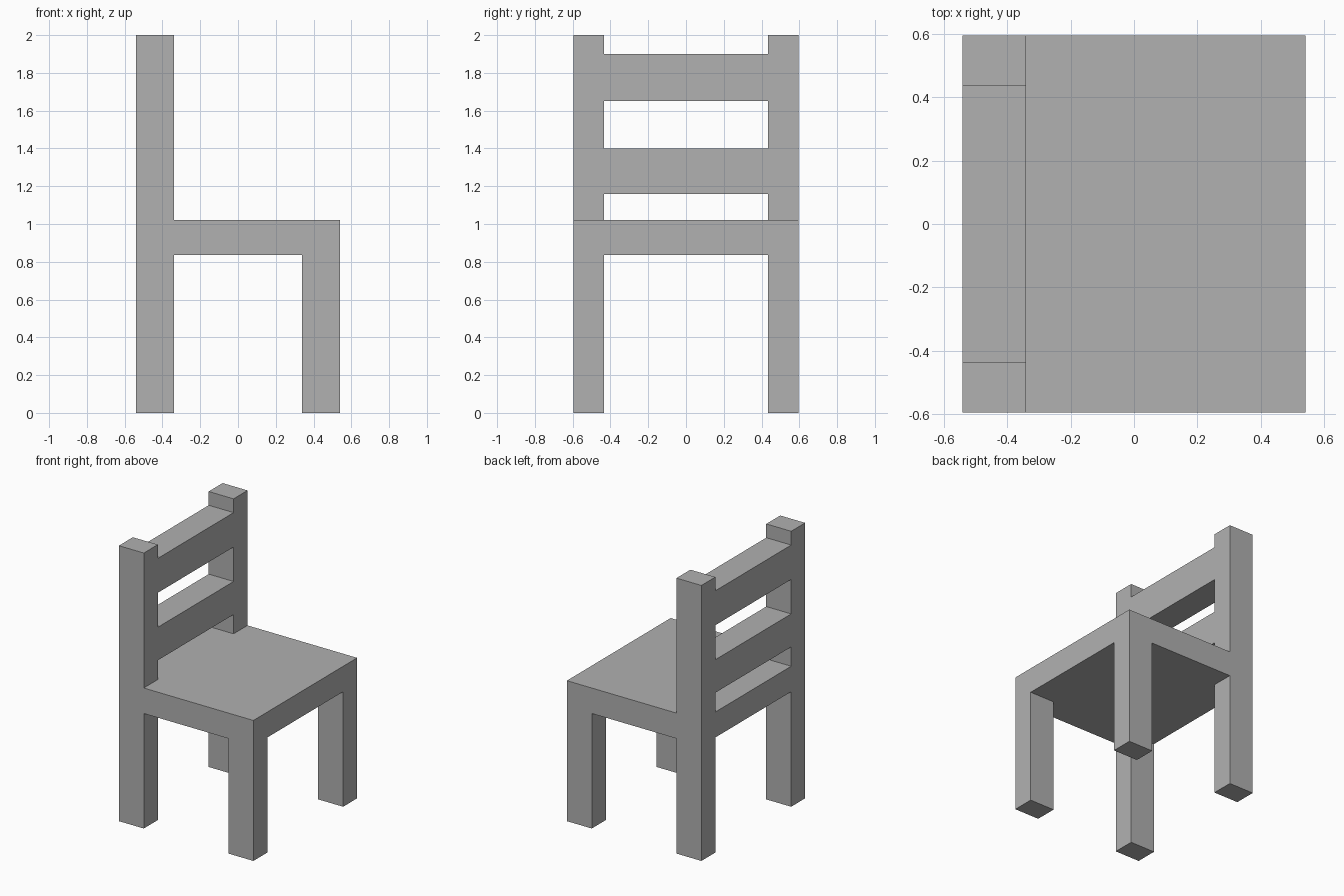
import bpy
import bmesh
from mathutils import Vector

if "Cube" in bpy.data.objects:
    bpy.data.objects.remove(bpy.data.objects["Cube"])

# Main dimensions
BACK, POST_FRONT = -0.54, -0.34
LEG_BACK, FRONT = 0.34, 0.54
INNER, OUTER = 0.435, 0.595
SEAT_BOTTOM, SEAT_TOP, HEIGHT = 0.835, 1.02, 2.0

# Darker grey shared by all parts
grey = bpy.data.materials.new("dark_grey")
grey.diffuse_color = (0.44, 0.44, 0.44, 1)
grey.use_nodes = True
grey.node_tree.nodes["Principled BSDF"].inputs["Base Color"].default_value = grey.diffuse_color


def box(name, x, y, z):
    """Box spanning the (min, max) pairs x, y and z."""
    lo, hi = (Vector(v) for v in zip(x, y, z))
    bm = bmesh.new()
    bmesh.ops.create_cube(bm, size=1)
    bmesh.ops.scale(bm, vec=hi - lo, verts=bm.verts)
    mesh = bpy.data.meshes.new(name)
    bm.to_mesh(mesh)
    bm.free()
    mesh.materials.append(grey)
    obj = bpy.data.objects.new(name, mesh)
    obj.location = (lo + hi) / 2
    bpy.context.collection.objects.link(obj)
    return obj


# Seat slab, butting against the back posts
box("seat", (POST_FRONT, FRONT), (-OUTER, OUTER), (SEAT_BOTTOM, SEAT_TOP))

# Front legs under the seat, full-height back posts
for side, y in (("right", (-OUTER, -INNER)), ("left", (INNER, OUTER))):
    box(f"front_leg_{side}", (LEG_BACK, FRONT), y, (0, SEAT_BOTTOM))
    box(f"back_post_{side}", (BACK, POST_FRONT), y, (0, HEIGHT))

# Crosspieces between the back posts: rear of seat and two back slats
for name, z in (
    ("seat_rear", (SEAT_BOTTOM, SEAT_TOP)),
    ("lower_slat", (1.16, 1.40)),
    ("upper_slat", (1.65, 1.90)),
):
    box(name, (BACK, POST_FRONT), (-INNER, INNER), z)
